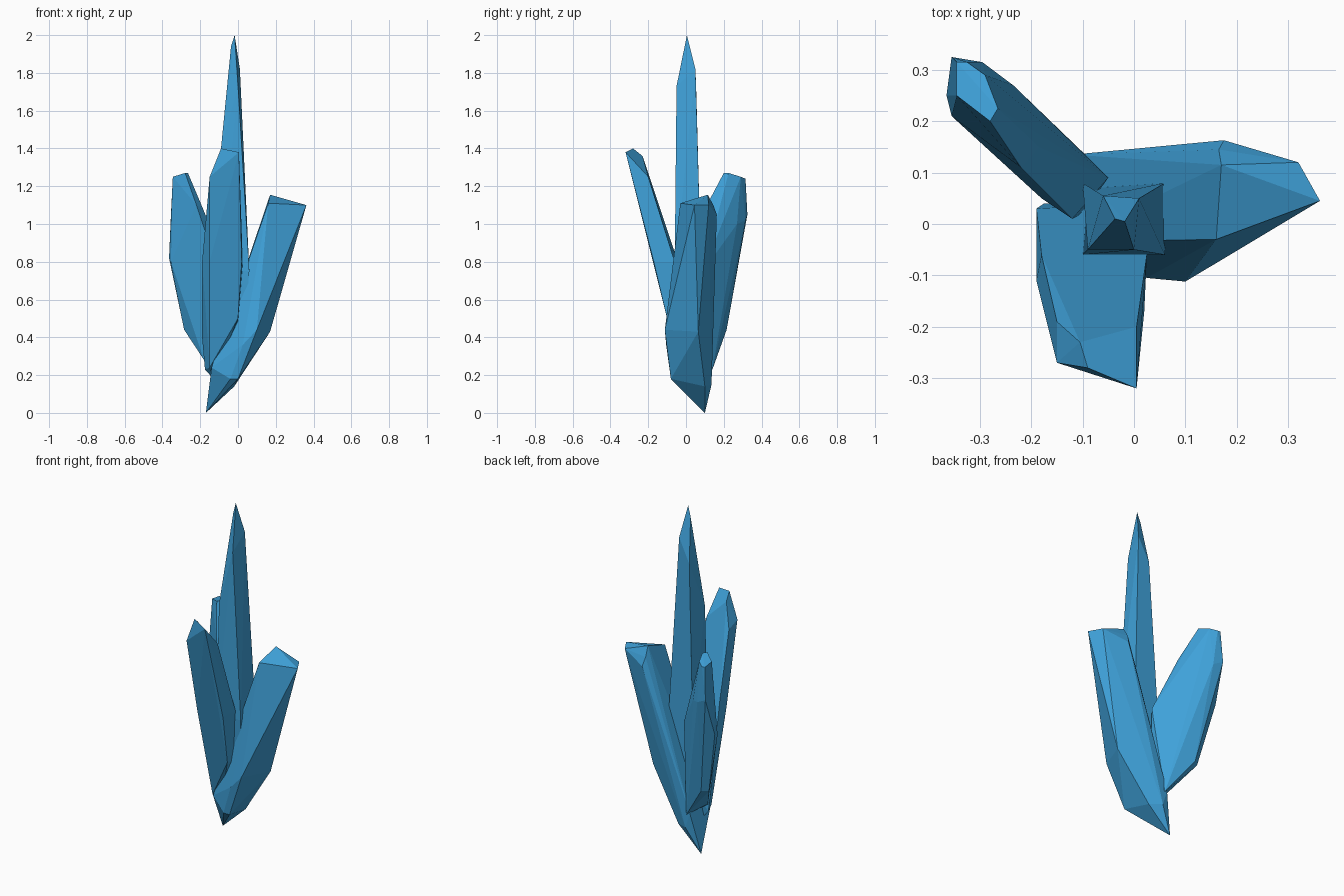
import bpy, bmesh, math

mat = bpy.data.materials.new("blue_crystal")
mat.diffuse_color = (0.05, 0.36, 0.70, 1)


def crystal(name, *sections):
    """Convex flat-faced shard skinned around a few cross-sections, top to bottom."""
    bm = bmesh.new()
    for section in sections:
        for p in section:
            bm.verts.new(p)
    res = bmesh.ops.convex_hull(bm, input=bm.verts[:])
    loose = [v for v in bm.verts if not v.link_faces]
    bmesh.ops.delete(bm, geom=loose, context='VERTS')
    bmesh.ops.dissolve_limit(bm, angle_limit=math.radians(3),
                             verts=bm.verts[:], edges=bm.edges[:])
    bmesh.ops.recalc_face_normals(bm, faces=bm.faces[:])
    me = bpy.data.meshes.new(name)
    bm.to_mesh(me)
    bm.free()
    me.materials.append(mat)
    ob = bpy.data.objects.new(name, me)
    bpy.context.collection.objects.link(ob)


def box_ring(x0, x1, y0, y1, z):
    return [(x, y, z) for x in (x0, x1) for y in (y0, y1)]


# Tall upright centre shard
crystal("centre_crystal",
        [(-0.037, 0.01, 1.94), (-0.018, 0.005, 2.0)],
        [(0.0, -0.05, 1.73), (0.01, 0.05, 1.82), (-0.06, 0.055, 1.68), (-0.09, -0.05, 1.4)],
        box_ring(-0.10, 0.06, -0.06, 0.08, 0.75),
        box_ring(-0.09, 0.02, -0.03, 0.07, 0.28))

# Shard leaning to the front
crystal("front_crystal",
        [(0.005, -0.32, 1.38), (-0.09, -0.28, 1.4), (-0.105, -0.23, 1.36),
         (0.005, -0.20, 1.25), (-0.15, -0.19, 1.22), (-0.15, -0.27, 1.25)],
        [(-0.19, -0.11, 0.8), (-0.15, -0.17, 0.8), (0.02, -0.17, 0.8), (0.025, -0.06, 0.8),
         (-0.18, -0.06, 0.85)],
        [(-0.19, 0.03, 0.4), (-0.15, -0.09, 0.5), (0.0, -0.1, 0.5), (0.0, 0.04, 0.45)],
        [(-0.15, -0.025, 0.24), (-0.175, 0.04, 0.23), (-0.13, 0.03, 0.18)])

# Wide shard leaning to the right, ending in the lowest point
crystal("right_crystal",
        [(0.17, 0.115, 1.155), (0.362, 0.045, 1.1), (0.32, 0.12, 1.1),
         (0.165, 0.145, 1.1), (0.16, -0.03, 1.11), (0.175, 0.163, 1.05)],
        [(0.1, -0.112, 0.44), (0.17, 0.065, 0.43), (0.025, -0.105, 0.36)],
        [(-0.14, -0.035, 0.24), (-0.12, 0.135, 0.24), (0.0, -0.08, 0.18),
         (-0.04, -0.08, 0.18), (-0.02, 0.1, 0.14), (-0.09, 0.135, 0.15)],
        [(-0.17, 0.1, 0.0)])

# Shard leaning to the back left
crystal("back_left_crystal",
        [(-0.28, 0.2, 1.27), (-0.265, 0.225, 1.27), (-0.345, 0.25, 1.25),
         (-0.345, 0.315, 1.24), (-0.325, 0.315, 1.24), (-0.29, 0.29, 1.25)],
        [(-0.22, 0.11, 1.1), (-0.185, 0.15, 1.08), (-0.355, 0.325, 1.05),
         (-0.295, 0.315, 1.02), (-0.235, 0.27, 1.0)],
        [(-0.365, 0.25, 0.82), (-0.355, 0.21, 0.8), (-0.12, 0.01, 0.8), (-0.05, 0.09, 0.75)],
        [(-0.285, 0.19, 0.44), (-0.25, 0.215, 0.44)],
        [(-0.18, 0.05, 0.28), (-0.1, 0.14, 0.23), (-0.1, 0.02, 0.22)])
